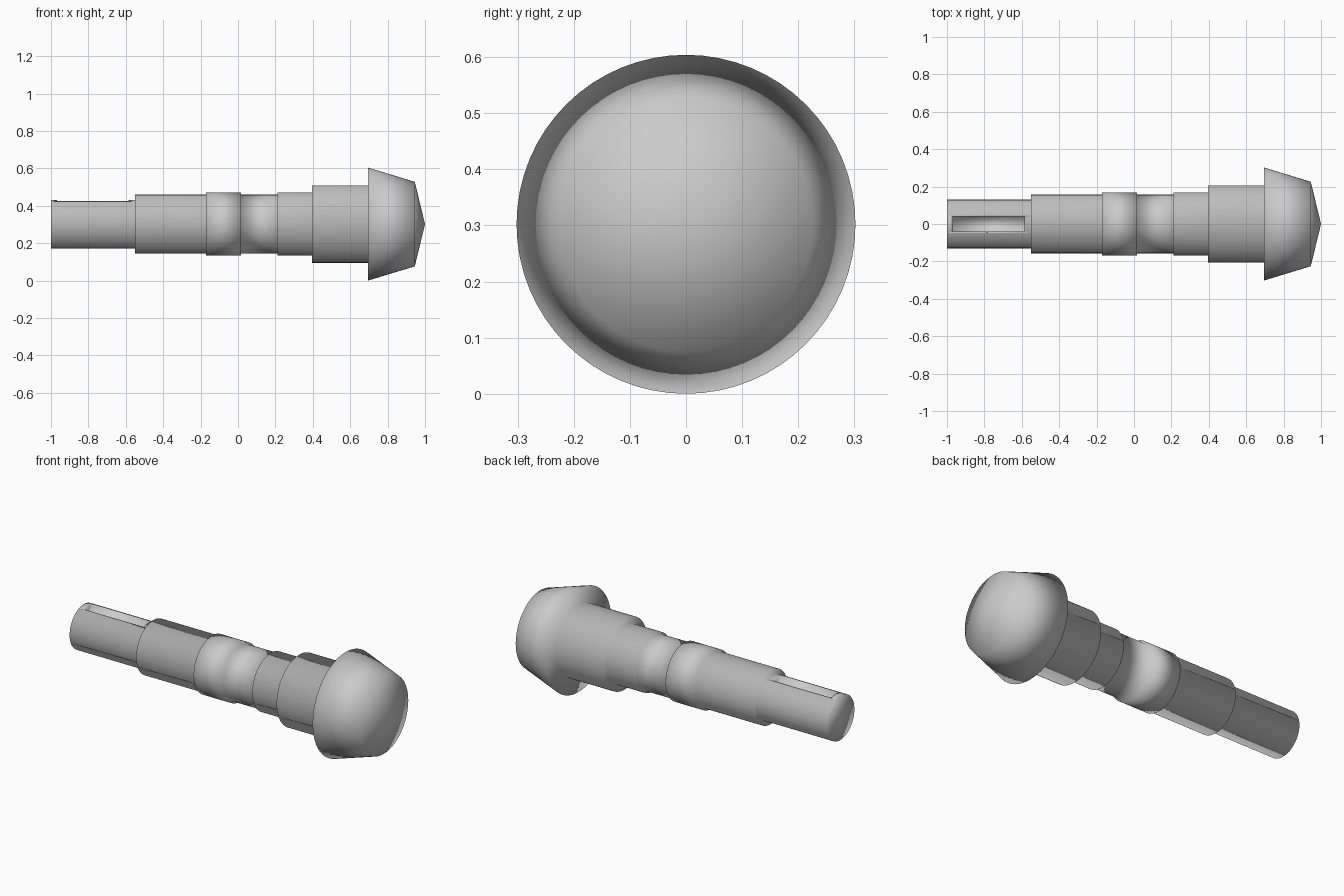
import bpy
import bmesh
from math import cos, sin, tau

cube = bpy.data.objects.get("Cube")
if cube:
    bpy.data.objects.remove(cube)

SIDES = 64
AXIS_Z = 0.302

steel = bpy.data.materials.new("steel grey")
steel.use_nodes = True
grey = (0.6, 0.6, 0.6, 1)
steel.diffuse_color = grey
steel.node_tree.nodes["Principled BSDF"].inputs["Base Color"].default_value = grey


def finish(bm, name):
    """Turn a bmesh into a smooth shaded object."""
    bmesh.ops.recalc_face_normals(bm, faces=bm.faces)
    for face in bm.faces:
        face.smooth = True
    mesh = bpy.data.meshes.new(name)
    bm.to_mesh(mesh)
    bm.free()
    mesh.materials.append(steel)
    obj = bpy.data.objects.new(name, mesh)
    bpy.context.collection.objects.link(obj)
    return obj


def lathe_x(name, profile):
    """Revolve (x, radius) points about the x axis, with a pole at both ends."""
    bm = bmesh.new()
    rings = []
    for x, r in profile:
        count = SIDES if r > 0 else 1
        rings.append([bm.verts.new((x, r * cos(tau * i / SIDES), AXIS_Z + r * sin(tau * i / SIDES)))
                      for i in range(count)])
    for a, b in zip(rings, rings[1:]):
        for i in range(SIDES):
            j = (i + 1) % SIDES
            if len(a) == 1:
                bm.faces.new((a[0], b[i], b[j]))
            elif len(b) == 1:
                bm.faces.new((a[i], a[j], b[0]))
            else:
                bm.faces.new((a[i], a[j], b[j], b[i]))
    return finish(bm, name)


# Stepped shaft with its domed head: (start x, end x, radius) of each step
steps = [(-1, -0.55, 0.13), (-0.55, -0.17, 0.157), (-0.17, 0.015, 0.168),
         (0.015, 0.21, 0.157), (0.21, 0.395, 0.168), (0.395, 0.695, 0.207)]
profile = [(-1, 0)]
for start, end, radius in steps:
    profile += [(start, radius), (end, radius)]
profile += [(0.695, 0.302), (0.945, 0.226), (1, 0)]
shaft = lathe_x("stepped_shaft", profile)

# Keyway slot in the top of the narrow end
bm = bmesh.new()
bmesh.ops.create_cube(bm, size=1)
floor_z = AXIS_Z + 0.085
for v in bm.verts:
    v.co.x = -0.968 if v.co.x < 0 else -0.585
    v.co.y *= 0.08
    v.co.z = floor_z if v.co.z < 0 else AXIS_Z + 0.2
cutter = finish(bm, "keyway_cutter")
cutter.hide_render = True
cutter.display_type = 'WIRE'

cut = shaft.modifiers.new("keyway", 'BOOLEAN')
cut.operation = 'DIFFERENCE'
cut.solver = 'EXACT'
cut.object = cutter

# Apply the cut and drop the helper
bpy.context.view_layer.objects.active = shaft
bpy.ops.object.modifier_apply(modifier=cut.name)
bpy.data.objects.remove(cutter)
